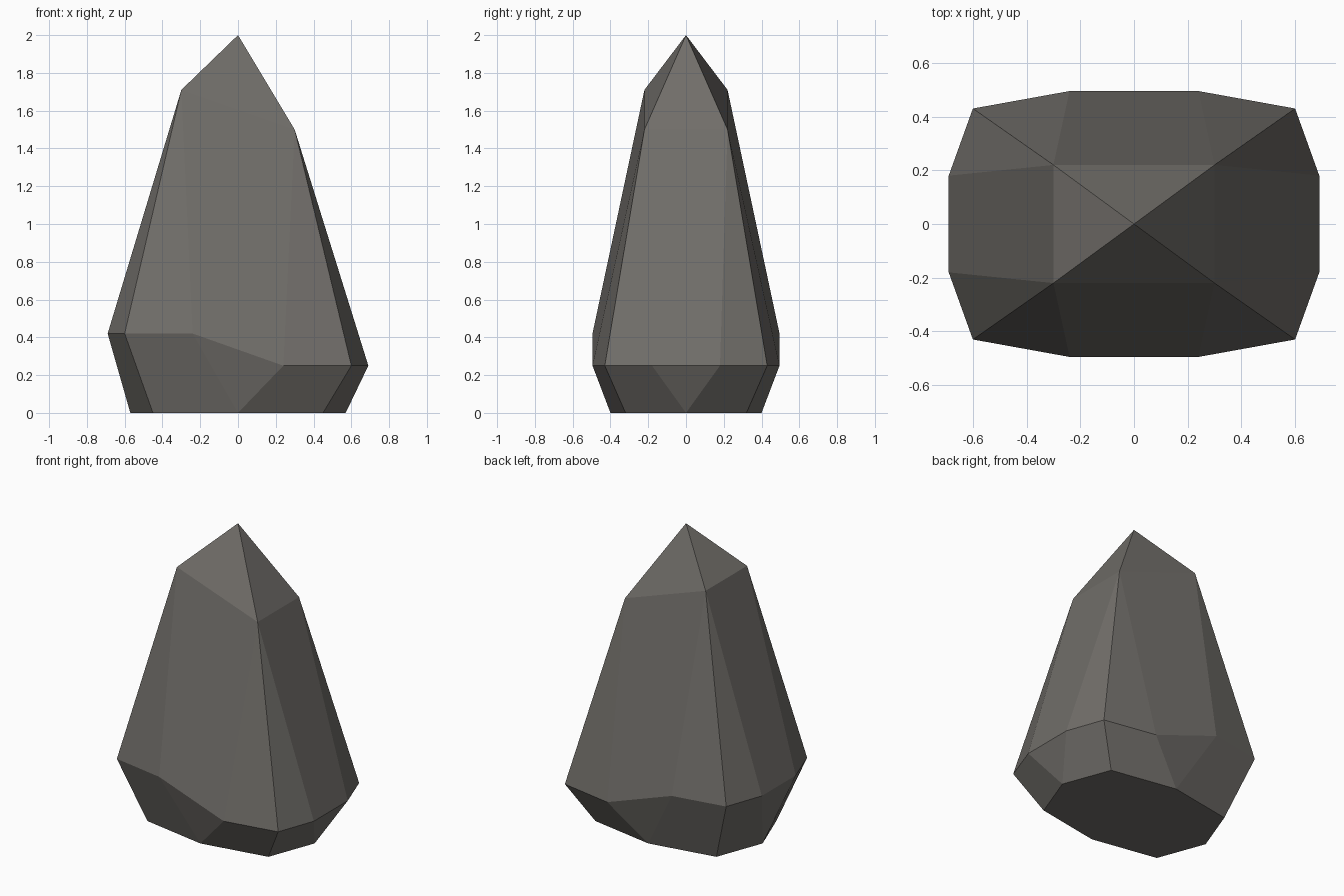
import bpy
import bmesh

cube = bpy.data.objects.get("Cube")
if cube:
    bpy.data.objects.remove(cube, do_unlink=True)

stone = bpy.data.materials.new("warm grey stone")
stone.use_nodes = True
colour = (0.165, 0.156, 0.143, 1)
stone.diffuse_color = colour
stone.node_tree.nodes["Principled BSDF"].inputs["Base Color"].default_value = colour

bm = bmesh.new()


def ring(quarter, low, high):
    """Mirror one quarter outline into a closed ring; the -x half takes the high level."""
    half = quarter + [(-x, y) for x, y in reversed(quarter) if x > 0]
    loop = half + [(x, -y) for x, y in reversed(half) if y > 0]
    return [bm.verts.new((x, y, high if x < 0 else low)) for x, y in loop]


# Rings run anticlockwise from the +x side: foot, girdle, shoulder, then the tip
foot = ring([(0.57, 0), (0.45, 0.32), (0, 0.40)], 0, 0)
girdle = ring([(0.69, 0.18), (0.60, 0.43), (0.24, 0.495)], 0.25, 0.42)
shoulder = ring([(0.30, 0.22)], 1.50, 1.71)
tip = bm.verts.new((0, 0, 2))

bm.faces.new(foot[::-1])

for i in range(4):
    a, corner, b, c = (girdle[(3 * i + k) % 12] for k in range(4))
    side, edge, next_side = (foot[(2 * i + k) % 8] for k in range(3))
    top, next_top = shoulder[i], shoulder[(i + 1) % 4]
    # Two undercut faces beside each corner and a triangle under each flat side
    bm.faces.new((side, edge, corner, a))
    bm.faces.new((edge, next_side, b, corner))
    bm.faces.new((next_side, c, b))
    # Two bevel triangles at each corner, a tall flat side and a facet of the peak
    bm.faces.new((a, corner, top))
    bm.faces.new((corner, b, top))
    bm.faces.new((b, c, next_top, top))
    bm.faces.new((top, next_top, tip))

bmesh.ops.recalc_face_normals(bm, faces=bm.faces)
mesh = bpy.data.meshes.new("pointed_rock")
bm.to_mesh(mesh)
bm.free()
mesh.materials.append(stone)
rock = bpy.data.objects.new("pointed_rock", mesh)
bpy.context.collection.objects.link(rock)
